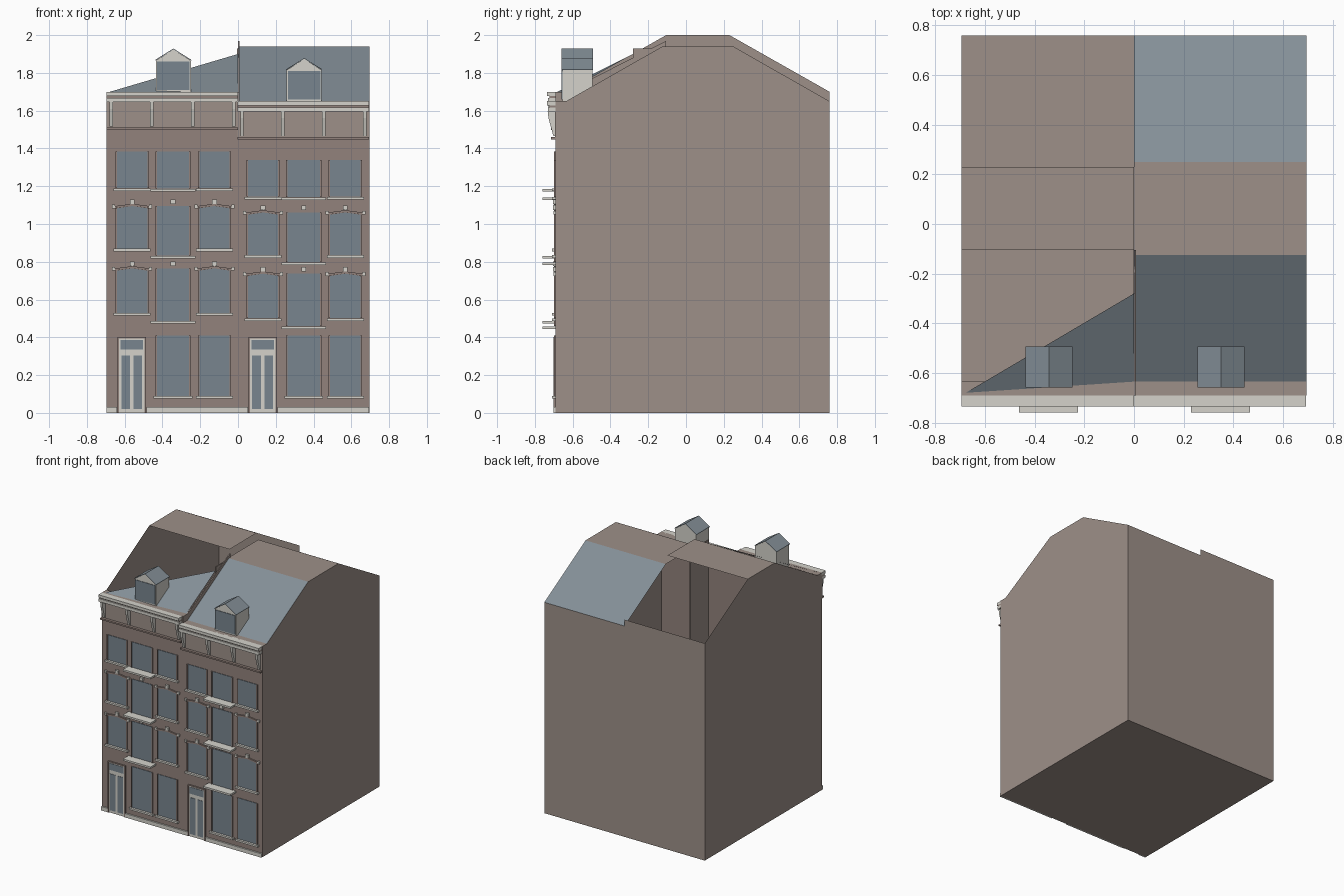
import bpy
import bmesh
from mathutils import Vector

cube = bpy.data.objects.get("Cube")
if cube:
    bpy.data.objects.remove(cube, do_unlink=True)


def make_material(name, color):
    material = bpy.data.materials.new(name)
    material.use_nodes = True
    material.diffuse_color = (*color, 1)
    material.node_tree.nodes["Principled BSDF"].inputs["Base Color"].default_value = (*color, 1)
    return material


wall_brown = make_material("wall brown", (0.34, 0.28, 0.25))
facade_brick = make_material("facade brick", (0.29, 0.225, 0.2))
roof_slate = make_material("roof slate", (0.23, 0.275, 0.31))
window_glass = make_material("window glass", (0.19, 0.235, 0.275))
pale_stone = make_material("pale stone", (0.66, 0.65, 0.6))


def make_object(name, bm, material):
    mesh = bpy.data.meshes.new(name)
    bm.to_mesh(mesh)
    bm.free()
    mesh.materials.append(material)
    obj = bpy.data.objects.new(name, mesh)
    bpy.context.scene.collection.objects.link(obj)
    return obj


def sheet(name, points, material, facing):
    """One flat polygon turned towards the given direction."""
    bm = bmesh.new()
    face = bm.faces.new([bm.verts.new(p) for p in points])
    face.normal_update()
    if face.normal.dot(Vector(facing)) < 0:
        face.normal_flip()
    return make_object(name, bm, material)


def prism(name, points, offset, material):
    """A polygon extruded along an offset."""
    bm = bmesh.new()
    face = bm.faces.new([bm.verts.new(p) for p in points])
    extruded = bmesh.ops.extrude_face_region(bm, geom=[face])["geom"]
    moved = [v for v in extruded if isinstance(v, bmesh.types.BMVert)]
    bmesh.ops.translate(bm, vec=Vector(offset), verts=moved)
    bmesh.ops.recalc_face_normals(bm, faces=bm.faces)
    return make_object(name, bm, material)


def box(name, x0, x1, y0, y1, z0, z1, material):
    corners = [(x0, y0, z0), (x1, y0, z0), (x1, y0, z1), (x0, y0, z1)]
    return prism(name, corners, (0, y1 - y0, 0), material)


SIDE = 0.695
FRONT, BACK = -0.69, 0.76
UP, AHEAD, BEHIND = (0, 0, 1), (0, -1, 0), (0, 1, 0)


def gable(eave, top, ridge_front, ridge_back):
    return [(FRONT, 0), (FRONT, eave), (-0.635, eave), (ridge_front, top),
            (ridge_back, top), (BACK, eave), (BACK, 0)]


def strip(name, x0, x1, start, end, material, facing):
    """A rectangle spanning x between two (y, z) points."""
    points = [(x0, *start), (x1, *start), (x1, *end), (x0, *end)]
    return sheet(name, points, material, facing)


# Shell of both houses
outline_right = gable(1.65, 1.94, -0.125, 0.25)
outline_left = gable(1.7, 2.0, -0.105, 0.23)
sheet("side_wall_right", [(-SIDE, y, z) for y, z in outline_left], wall_brown, (-1, 0, 0))
sheet("side_wall_left", [(SIDE, y, z) for y, z in outline_right], wall_brown, (1, 0, 0))
strip("ground_floor", -SIDE, SIDE, (FRONT, 0), (BACK, 0), wall_brown, (0, 0, -1))

for label, x0, x1, line in (("right", -SIDE, 0, outline_left), ("left", 0, SIDE, outline_right)):
    strip("front_wall_" + label, x0, x1, line[0], line[1], facade_brick, AHEAD)
    strip("back_wall_" + label, x0, x1, line[5], line[6], wall_brown, BEHIND)
    strip("eave_ledge_" + label, x0, x1, line[1], line[2], wall_brown, UP)
    strip("roof_flat_" + label, x0, x1, line[3], line[4], wall_brown, UP)

# Slate slopes: full on one house, a single triangular sheet on the other
strip("roof_front_slope", 0, SIDE, outline_right[2], outline_right[3], roof_slate, UP)
strip("roof_back_slope", 0, SIDE, outline_right[4], outline_right[5], roof_slate, UP)
sheet("roof_corner_slope", [(-SIDE, FRONT, 1.695), (0, -0.635, 1.7), (0, -0.28, 1.9)],
      roof_slate, UP)

# Party wall remains between the houses
box("party_wall_panel", -0.004, 0.004, -0.28, -0.05, 0, 1.93, wall_brown)
prism("party_wall_parapet",
      [(0, FRONT, 1.6), (0, FRONT, 1.7), (0, -0.635, 1.7), (0, -0.105, 1.97), (0, -0.105, 1.9)],
      (0.008, 0, 0), wall_brown)


def window(name, x0, x1, z0, z1, arched, balcony):
    """Glass panel with brick jambs, a stone sill and an optional lintel."""
    mid = (x0 + x1) / 2
    rise = 0.012 if arched and not balcony else 0
    profile = [(x0, z0), (x1, z0), (x1, z1 - rise), (mid, z1), (x0, z1 - rise)]
    if not rise:
        profile.pop(3)
    prism(name + "_glass", [(x, FRONT, z) for x, z in profile], (0, -0.004, 0), window_glass)
    for edge, outer in ((x0, x0 - 0.008), (x1, x1 + 0.008)):
        box(name + "_jamb", min(edge, outer), max(edge, outer), -0.7, FRONT, z0, z1 - rise,
            facade_brick)
    reach, overhang = (-0.76, 0.034) if balcony else (-0.71, 0.018)
    box(name + "_sill", x0 - overhang, x1 + overhang, reach, FRONT, z0 - 0.015, z0 - 0.001,
        pale_stone)
    if arched:
        box(name + "_keystone", mid - 0.013, mid + 0.013, -0.705, FRONT, z1 + 0.012, z1 + 0.036,
            pale_stone)
    if rise:
        arch = [(x0 - 0.01, z1 - rise), (mid, z1), (x1 + 0.01, z1 - rise),
                (x1 + 0.01, z1), (mid, z1 + 0.012), (x0 - 0.01, z1)]
        prism(name + "_arch", [(x, FRONT, z) for x, z in arch], (0, -0.01, 0), facade_brick)
        for x in (x0 - 0.018, x1 + 0.018):
            box(name + "_arch_stop", x - 0.008, x + 0.008, -0.702, FRONT, z1 - 0.012, z1 + 0.008,
                pale_stone)


def door(x0, x1, top):
    """Stone door frame with two glazed leaves and a transom light."""
    box("door_frame", x0, x1, -0.696, FRONT, 0, top, pale_stone)
    mid = (x0 + x1) / 2
    for name, a, b, low, high in (("leaf_glass", x0 + 0.012, mid - 0.01, 0.02, 0.305),
                                  ("leaf_glass", mid + 0.01, x1 - 0.012, 0.02, 0.305),
                                  ("transom_glass", x0 + 0.008, x1 - 0.008, 0.335, top - 0.008)):
        box("door_" + name, a, b, -0.699, FRONT, low, high, window_glass)
    for a in (x0 - 0.008, x1):
        box("door_jamb", a, a + 0.008, -0.702, FRONT, 0, top, facade_brick)
    box("door_head", x0 - 0.008, x1 + 0.008, -0.702, FRONT, top, top + 0.006, facade_brick)


def dormer(x0, x1, base, eave):
    """Stone box with a glazed front under a slate gable roof."""
    y0, y1, mid, ridge = -0.655, -0.495, (x0 + x1) / 2, eave + 0.06
    body = [(x0, base), (x1, base), (x1, eave), (mid, ridge), (x0, eave)]
    prism("dormer_body", [(x, y0, z) for x, z in body], (0, y1 - y0, 0), pale_stone)
    box("dormer_window", x0 + 0.006, x1 - 0.006, y0 - 0.004, y0, base + 0.01, eave - 0.006,
        window_glass)
    for x in (x0 - 0.003, x1 + 0.003):
        slope = [(x, eave), (mid, ridge), (mid, ridge + 0.004), (x, eave + 0.004)]
        prism("dormer_roof", [(px, y0 - 0.004, z) for px, z in slope], (0, y1 - y0 + 0.006, 0),
              roof_slate)


def cornice(x0, x1, eave):
    """Stepped cornice, frieze, brackets and lower moulding."""
    box("cornice_top", x0, x1, -0.735, -0.68, eave - 0.022, eave, pale_stone)
    box("cornice_groove", x0, x1, -0.722, FRONT, eave - 0.032, eave - 0.022, facade_brick)
    box("cornice_bed", x0, x1, -0.73, FRONT, eave - 0.055, eave - 0.032, pale_stone)
    box("frieze", x0, x1, -0.694, FRONT, eave - 0.19, eave - 0.055, wall_brown)
    box("frieze_moulding", x0, x1, -0.715, FRONT, eave - 0.202, eave - 0.19, facade_brick)
    for i in range(4):
        x = x0 + 0.014 + i * (x1 - x0 - 0.046) / 3
        side = [(FRONT, eave - 0.055), (-0.732, eave - 0.055), (-0.728, eave - 0.09),
                (-0.702, eave - 0.185), (FRONT, eave - 0.185)]
        prism("frieze_bracket", [(x, y, z) for y, z in side], (0.018, 0, 0), pale_stone)


# Facades: the second house repeats the first a little lower
columns = [(-0.64, -0.48), (-0.43, -0.26), (-0.205, -0.045)]
rows = [("ground", 0.09, 0.09, 0.41, 0.01), ("first", 0.53, 0.487, 0.765, 0.028),
        ("second", 0.87, 0.832, 1.095, 0.034), ("third", 1.19, 1.187, 1.385, 0.045)]
for house, shift in (("right", 0), ("left", 0.693)):
    for row, sill, mid_sill, head, drop in rows:
        lower = drop if shift else 0
        for col, (x0, x1) in enumerate(columns):
            if row == "ground" and col == 0:
                continue
            low = mid_sill if col == 1 else sill
            if row == "ground":
                lower = 0
            window(f"{row}_window_{house}", x0 + shift, x1 + shift, low - lower, head - lower,
                   row in ("first", "second"), col == 1 and row != "ground")
    eave = 1.65 if shift else 1.7
    door(-0.63 + shift, -0.495 + shift, 0.395)
    cornice(-SIDE + shift, shift, eave)
    dormer(-0.435 + shift, -0.25 + shift, eave, eave + 0.165)
    for x0, x1 in ((-SIDE, -0.64), (-0.485, 0)):
        box("plinth", x0 + shift, x1 + shift, -0.702, FRONT, 0, 0.03, pale_stone)
